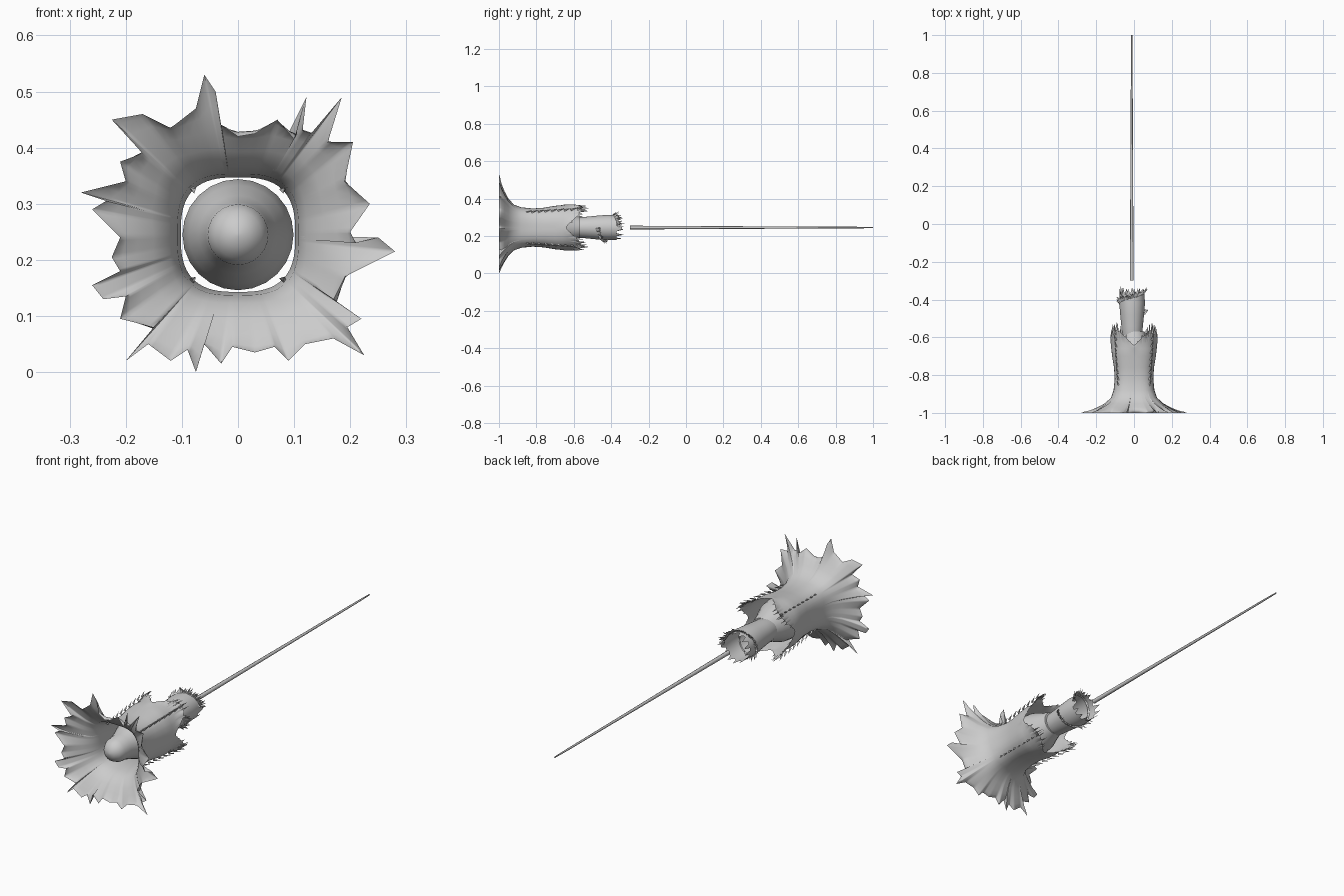
import bpy, bmesh, math, random
from mathutils import Vector

if "Cube" in bpy.data.objects:
    bpy.data.objects.remove(bpy.data.objects["Cube"])

random.seed(4)
CZ = 0.245   # height of the long axis
grey = bpy.data.materials.new("pale grey")
grey.diffuse_color = (0.6, 0.6, 0.6, 1)
grey.use_nodes = True
grey.node_tree.nodes["Principled BSDF"].inputs["Base Color"].default_value = grey.diffuse_color


def finish(name, bm, angle=50):
    me = bpy.data.meshes.new(name)
    bm.to_mesh(me)
    bm.free()
    ob = bpy.data.objects.new(name, me)
    bpy.context.collection.objects.link(ob)
    me.materials.append(grey)
    bpy.ops.object.select_all(action='DESELECT')
    ob.select_set(True)
    bpy.context.view_layer.objects.active = ob
    bpy.ops.object.shade_smooth_by_angle(angle=math.radians(angle))
    return ob


def skin(bm, rings):
    """Join closed rings of points into a tube."""
    vs = [[bm.verts.new(p) for p in r] for r in rings]
    n = len(vs[0])
    for a, b in zip(vs, vs[1:]):
        for i in range(n):
            j = (i + 1) % n
            bm.faces.new((a[i], b[i], b[j], a[j]))
    return vs


def lathe(name, profile, n, cx=0.0, angle=50, caps=True):
    bm = bmesh.new()
    rings = [[(cx + r * math.cos(2 * math.pi * i / n), y, CZ + r * math.sin(2 * math.pi * i / n))
              for i in range(n)] for y, r in profile]
    vs = skin(bm, rings)
    if caps:
        bm.faces.new(vs[0])
        bm.faces.new(vs[-1][::-1])
    return finish(name, bm, angle)


def spike(bm, base, tip, r):
    """Thin three-sided thorn."""
    base, tip = Vector(base), Vector(tip)
    d = (tip - base).normalized()
    u = d.orthogonal().normalized()
    w = d.cross(u)
    ring = [bm.verts.new(base + r * (math.cos(k * 2.094) * u + math.sin(k * 2.094) * w)) for k in range(3)]
    t = bm.verts.new(tip)
    for k in range(3):
        bm.faces.new((ring[k], ring[(k + 1) % 3], t))


# Ragged rim of the mouth, in hundredths (x, z)
rim = [(28, 21.5), (25, 24), (21, 23), (20, 25), (23.5, 30), (19, 34), (20.5, 41), (16, 41),
       (18.5, 49), (13, 42.5), (11.5, 43), (12.2, 49), (10, 41.5), (7, 45), (3, 42.5), (0, 42),
       (-3, 44), (-4, 50), (-6, 53), (-7.5, 47), (-12, 43.5), (-17, 46), (-22.5, 45), (-17, 39),
       (-21, 37.5), (-20, 34), (-28, 32), (-23.5, 30.5), (-26, 29), (-21, 24), (-22.5, 20.5),
       (-21, 18), (-26, 15.5), (-24, 13), (-20, 13.5), (-21, 9.5), (-15, 8), (-20, 2), (-16, 5),
       (-12, 2), (-9, 4), (-7.5, 0), (-6, 5), (-3, 1.5), (-1, 4.5), (3, 3.5), (6.5, 4.5),
       (9, 2), (12, 5), (17, 6), (22.5, 3), (19.5, 8), (22, 9.5), (17, 13), (19, 17), (24, 19.5)]
SUB = 4
outline = []
for i, a in enumerate(rim):
    b = rim[(i + 1) % len(rim)]
    for k in range(SUB):
        t = k / SUB
        t = t * t * (3 - 2 * t)
        outline.append((0.01 * (a[0] + (b[0] - a[0]) * t), 0.01 * (a[1] + (b[1] - a[1]) * t) - CZ))


def tube_radius(th, r, square):
    """Rounded square section; square 0 is a circle."""
    c, s = abs(math.cos(th)), abs(math.sin(th))
    p = 2 + square
    return r / (c ** p + s ** p) ** (1 / p)


# Trumpet: (y, radius, squareness, how far it follows the rim)
sections = [(-1.0, .20, 2, 1), (-.994, .20, 2, .8), (-.986, .19, 2, .45), (-.97, .17, 2, .2),
            (-.95, .145, 1.6, .08), (-.92, .122, 1.2, 0), (-.88, .108, 1, 0), (-.82, .102, .8, 0),
            (-.76, .106, .6, 0), (-.70, .116, .5, 0), (-.66, .12, .4, 0)]
rings = []
for y, r, sq, f in sections:
    ring = []
    for x, z in outline:
        th = math.atan2(z, x)
        q = tube_radius(th, r, sq)
        ring.append((x * f + q * math.cos(th) * (1 - f), y, CZ + z * f + q * math.sin(th) * (1 - f)))
    rings.append(ring)
# Four ragged lobes reaching back at the corners
for t in (.33, .66, 1):
    ring = []
    for i, (x, z) in enumerate(outline):
        th = math.atan2(z, x)
        lobe = abs(math.sin(2 * th)) ** 1.5
        jag = (0.03 * lobe if i % 4 == 0 else -0.01 * lobe) if t == 1 else 0
        q = 0.122 + 0.018 * lobe * t * t
        ring.append((q * math.cos(th), -.66 + .02 * t + t * .09 * lobe + jag, CZ + q * math.sin(th)))
    rings.append(ring)
bm = bmesh.new()
skin(bm, rings)
finish("trumpet", bm, 70)

# Thorns along the four corner seams of the trumpet
bm = bmesh.new()
for sx in (-1, 1):
    for sz in (-1, 1):
        for k in range(9):
            y = -.86 + .035 * k
            q = .079 + .0022 * k
            spike(bm, (sx * q, y, CZ + sz * q),
                  (sx * (q + .012), y + .035, CZ + sz * (q + .012)), .006)
finish("seam_thorns", bm, 20)

# Rounded bulb in the throat
lathe("bulb", [(-.965, .004), (-.96, .022), (-.945, .042), (-.92, .054), (-.88, .058), (-.84, .07),
               (-.79, .088), (-.73, .099), (-.67, .092), (-.62, .072), (-.57, .055)], 24)

# Cup behind the bulb, open and ragged at the back
N = 40
bm = bmesh.new()
rings = []
for y, r in [(-.64, .03), (-.625, .045), (-.59, .053), (-.54, .057), (-.48, .063), (-.42, .068), (-.385, .066), (-.36, .066)]:
    rings.append([(-.01 + r * math.cos(i * 2 * math.pi / N), y, CZ + r * math.sin(i * 2 * math.pi / N))
                  for i in range(N)])
rings[-1] = [(x, y + (random.uniform(.015, .032) if i % 3 == 0 else -.012), z)
             for i, (x, y, z) in enumerate(rings[-1])]
skin(bm, rings)
finish("cup", bm, 60)

# Thorns scattered round the cup
bm = bmesh.new()
for k in range(70):
    a = k * 2.39996
    y = -.48 + .12 * ((k * 0.618) % 1)
    c, s = math.cos(a), math.sin(a)
    r, out = .064, random.uniform(.012, .026)
    spike(bm, (-.01 + r * c, y, CZ + r * s),
          (-.01 + (r + out) * c, y + random.uniform(.018, .03), CZ + (r + out) * s), .006)
finish("cup_thorns", bm, 20)

# Long thin tail
lathe("tail", [(-.3, .010), (0, .0085), (.5, .006), (.9, .0045), (1.0, .003)], 8, cx=-.012)
